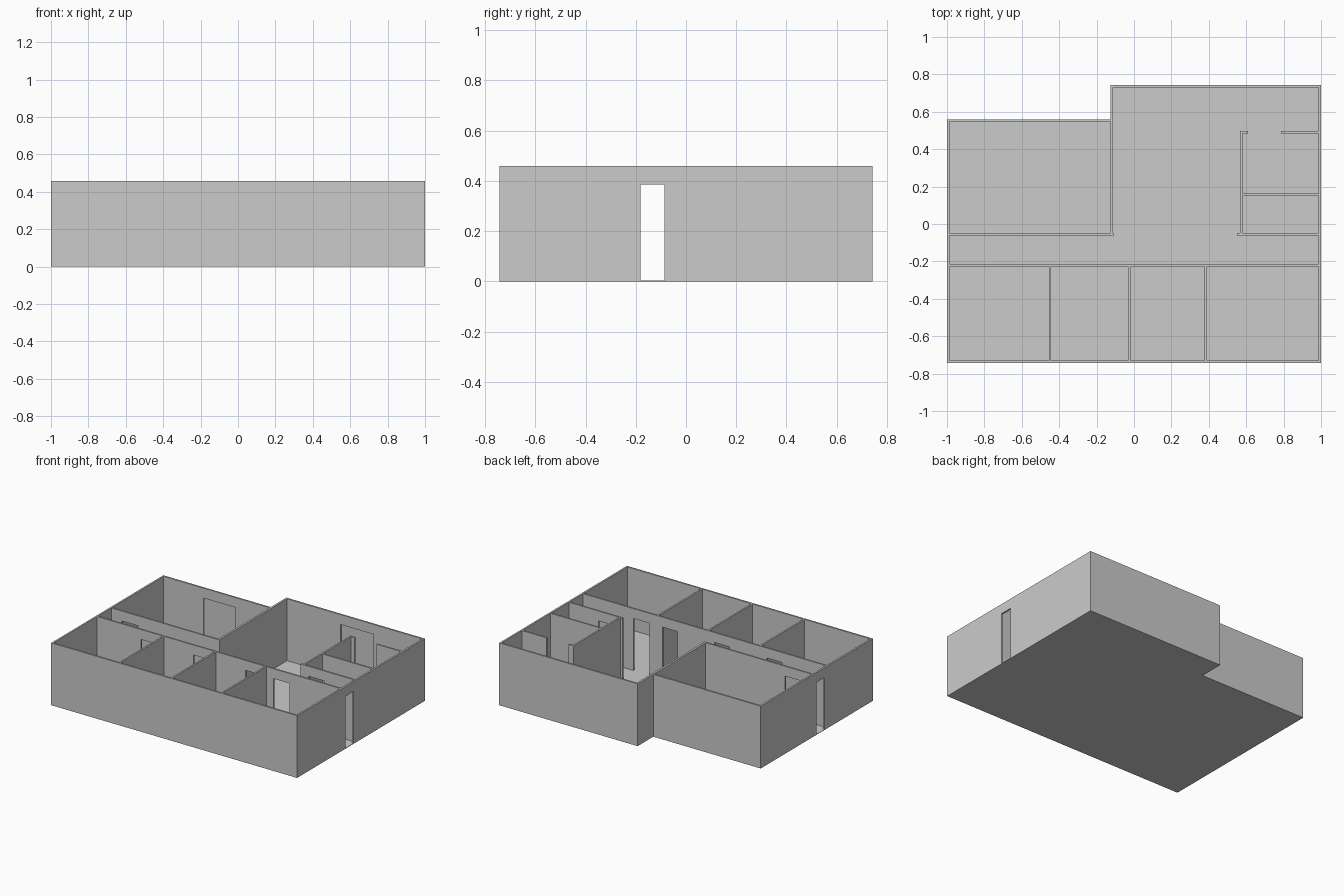
import bpy, bmesh
from mathutils import Vector

if "Cube" in bpy.data.objects:
    bpy.data.objects.remove(bpy.data.objects["Cube"])

TOP, DOOR, FLOOR = 0.458, 0.385, 0.003   # wall top, door head, slab top
T, P = 0.013, 0.012                      # outer wall and partition thickness
X, Y = 1.0, 0.742                        # half extents
NX, NY = -0.126, 0.56                    # step in the back outline


def prism(name, points, direction):
    """Extrude a flat outline along a direction."""
    bm = bmesh.new()
    face = bm.faces.new([bm.verts.new(p) for p in points])
    new = bmesh.ops.extrude_face_region(bm, geom=[face])["geom"]
    verts = [g for g in new if isinstance(g, bmesh.types.BMVert)]
    bmesh.ops.translate(bm, verts=verts, vec=Vector(direction))
    bmesh.ops.recalc_face_normals(bm, faces=bm.faces)
    mesh = bpy.data.meshes.new(name)
    bm.to_mesh(mesh)
    bm.free()
    obj = bpy.data.objects.new(name, mesh)
    bpy.context.collection.objects.link(obj)
    return obj


def wall(name, axis, a, b, at, thick, doors=(), low=FLOOR, high=TOP):
    """Wall running along axis from a to b; its low side lies at 'at'."""
    outline = [(a, low)]
    for d0, d1 in doors:
        outline += [(d0, low), (d0, DOOR), (d1, DOOR), (d1, low)]
    outline += [(b, low), (b, high), (a, high)]
    if axis == "x":
        return prism(name, [(u, at, z) for u, z in outline], (0, thick, 0))
    return prism(name, [(at, u, z) for u, z in outline], (thick, 0, 0))


# Floor slab following the stepped outline
prism("floor", [(-X, -Y, 0), (X, -Y, 0), (X, Y, 0), (NX, Y, 0), (NX, NY, 0), (-X, NY, 0)],
      (0, 0, FLOOR))

# Outer walls, with a door at each end of the corridor
end_door = [(-0.182, -0.085)]
wide_left, wide_right = (-0.665, -0.405), (0.323, 0.59)
wall("front_wall", "x", -X, X, -Y, T)
wall("left_wall", "y", -Y + T, NY - T, -X, T, end_door)
wall("right_wall", "y", -Y + T, Y - T, X - T, T, end_door)
wall("back_left_wall", "x", -X, NX, NY - T, T, [wide_left])
wall("back_right_wall", "x", NX, X, Y - T, T, [wide_right])
wall("step_wall", "y", -0.049, Y - T, NX, 0.015)

# Closed panels set flush with the outside of the wide openings
for name, (a, b), y in (("left_panel", wide_left, NY), ("right_panel", wide_right, Y)):
    wall(name, "x", a, b, y - 0.003, 0.003, high=DOOR)

# Corridor walls
wall("corridor_front_wall", "x", -X + T, X - T, -0.226, P,
     [(-0.63, -0.51), (-0.203, -0.08), (0.22, 0.341), (0.445, 0.577)])
wall("corridor_back_left_wall", "x", -X + T, -0.108, -0.061, P, [(-0.9, -0.772)])
wall("corridor_back_right_wall", "x", 0.551, X - T, -0.061, P, [(0.617, 0.748)])

# Partitions between the front rooms
for i, x in enumerate((-0.455, -0.032, 0.377)):
    wall(f"front_partition_{i + 1}", "y", -Y + T, -0.226, x, P)

# Small rooms on the right, with a full-height opening at the back
wall("small_room_side", "y", -0.049, 0.496, 0.567, P)
wall("small_room_divider", "x", 0.579, X - T, 0.152, P)
wall("small_room_back_stub", "x", 0.579, 0.61, 0.484, P)
wall("small_room_back_wall", "x", 0.787, X - T, 0.484, P)
